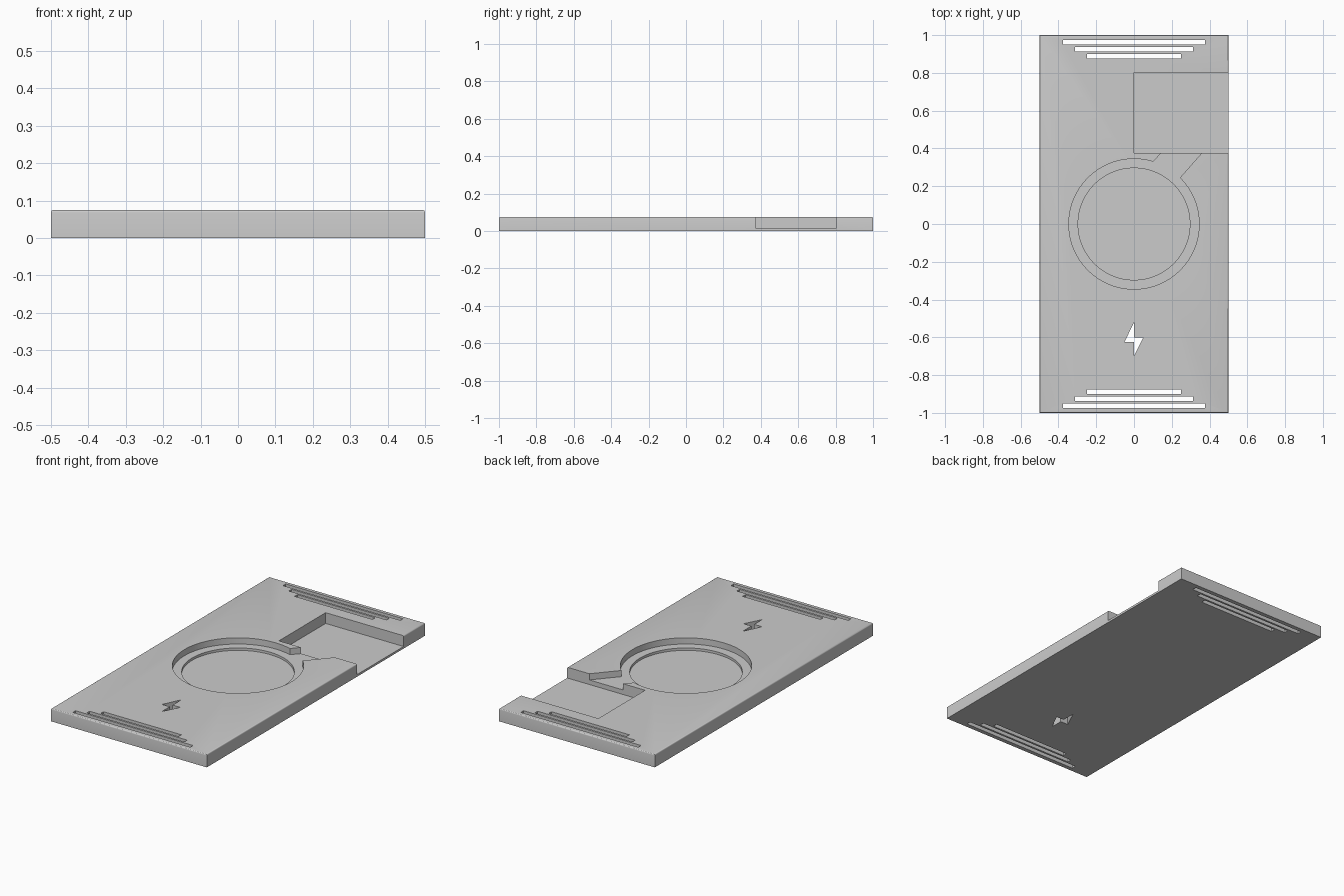
import bpy, bmesh
from math import cos, sin, pi, radians

cube = bpy.data.objects.get("Cube")
if cube:
    bpy.data.objects.remove(cube, do_unlink=True)

grey = bpy.data.materials.new("plain grey")
grey.use_nodes = True
colour = (0.6, 0.6, 0.6, 1)
grey.diffuse_color = colour
grey.node_tree.nodes["Principled BSDF"].inputs["Base Color"].default_value = colour

HEIGHT = 0.075
RING_FLOOR = 0.039
DISC_FLOOR = 0.025
POCKET_FLOOR = 0.0125


def prism(name, outline, low, high, rounding=0):
    """Extrude a flat outline from low to high, optionally rounding the top rim."""
    bm = bmesh.new()
    face = bm.faces.new([bm.verts.new((x, y, low)) for x, y in outline])
    top = bmesh.ops.extrude_face_region(bm, geom=[face])["geom"]
    for v in top:
        if isinstance(v, bmesh.types.BMVert):
            v.co.z = high
    bmesh.ops.recalc_face_normals(bm, faces=bm.faces)
    if rounding:
        rim = [e for e in bm.edges if all(v.co.z == e.verts[0].co.z > low for v in e.verts)]
        bmesh.ops.bevel(bm, geom=rim, offset=rounding, segments=4,
                        profile=0.5, affect='EDGES')
    mesh = bpy.data.meshes.new(name)
    bm.to_mesh(mesh)
    bm.free()
    mesh.materials.append(grey)
    obj = bpy.data.objects.new(name, mesh)
    bpy.context.collection.objects.link(obj)
    return obj


def rectangle(x0, x1, y0, y1):
    return [(x0, y0), (x1, y0), (x1, y1), (x0, y1)]


def circle(radius, count=128):
    return [(radius * cos(2 * pi * i / count), radius * sin(2 * pi * i / count))
            for i in range(count)]


# Base plate with a softly rounded top rim
plate = prism("base_plate", rectangle(-0.5, 0.5, -1, 1), 0, HEIGHT, 0.007)
bpy.context.view_layer.objects.active = plate
plate.select_set(True)


def cut(name, outline, floor):
    """Cut an outline into the plate down to the given floor."""
    cutter = prism(name, outline, floor, 0.2)
    cutter.hide_render = True
    mod = plate.modifiers.new(name, 'BOOLEAN')
    mod.operation = 'DIFFERENCE'
    mod.solver = 'EXACT'
    mod.object = cutter
    bpy.ops.object.modifier_apply(modifier=mod.name)
    bpy.data.objects.remove(cutter, do_unlink=True)


# Stepped round recess
cut("ring_recess", circle(0.345), RING_FLOOR)
cut("disc_recess", circle(0.296), DISC_FLOOR)

# Slanted channel joining the recess to the side pocket
cut("cable_channel", [(0.03, 0.25), (0.16, 0.15), (0.40, 0.423), (0.186, 0.423)], RING_FLOOR)

# Square pocket open at the left side
cut("side_pocket", rectangle(0, 0.6, 0.375, 0.803), POCKET_FLOOR)

# Through slots, three at each end
for end in (-1, 1):
    for i in range(3):
        half = 0.25 + 0.0635 * i
        y = end * (0.8885 + 0.037 * i)
        cut("vent_slot", rectangle(-half, half, y - 0.0127, y + 0.0127), -0.1)

# Lightning bolt cut-out
cut("bolt_cutout", [(0, -0.52), (-0.05, -0.625), (0.0, -0.625),
                    (0.0, -0.698), (0.05, -0.6), (0.001, -0.6)], -0.1)

bpy.ops.object.shade_smooth_by_angle(angle=radians(30))
